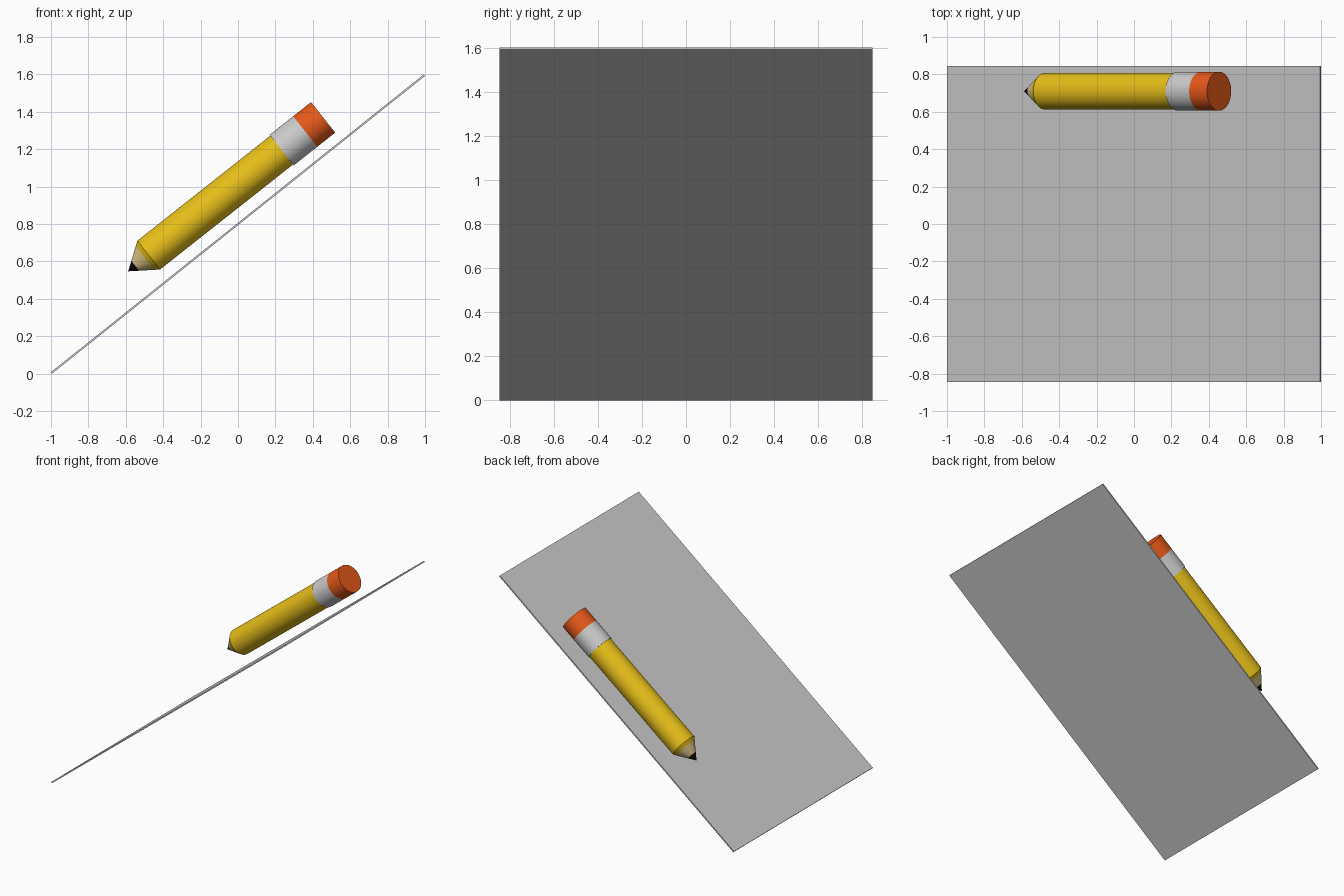
import bpy, bmesh, math
from mathutils import Vector, Matrix

if "Cube" in bpy.data.objects:
    bpy.data.objects.remove(bpy.data.objects["Cube"])

SIDES = 48
TILT = math.radians(38.3)
END = Vector((0.455, 0.71, 1.37))          # centre of the eraser's flat end
# local +z runs from the eraser end down to the lead tip
AXIS = Vector((-math.cos(TILT), 0, -math.sin(TILT)))
PLACE = Matrix.Translation(END) @ AXIS.to_track_quat('Z', 'Y').to_matrix().to_4x4()


def material(name, rgb):
    m = bpy.data.materials.new(name)
    m.diffuse_color = (*rgb, 1)
    m.use_nodes = True
    m.node_tree.nodes["Principled BSDF"].inputs["Base Color"].default_value = m.diffuse_color
    return m


def turned(name, profile, mat=None):
    """Closed solid of revolution from (distance, radius) pairs."""
    bm = bmesh.new()
    rings = []
    for z, r in profile:
        if r == 0:
            rings.append([bm.verts.new((0, 0, z))] * SIDES)
        else:
            rings.append([bm.verts.new((r * math.cos(a), r * math.sin(a), z))
                          for a in (2 * math.pi * i / SIDES for i in range(SIDES))])
    for lo, hi in zip(rings, rings[1:]):
        for i in range(SIDES):
            j = (i + 1) % SIDES
            bm.faces.new(list(dict.fromkeys((lo[i], lo[j], hi[j], hi[i]))))
    for ring in (rings[0], rings[-1]):
        if ring[0] is not ring[1]:
            bm.faces.new(ring)
    bmesh.ops.recalc_face_normals(bm, faces=bm.faces)
    me = bpy.data.meshes.new(name)
    bm.to_mesh(me)
    bm.free()
    ob = bpy.data.objects.new(name, me)
    bpy.context.collection.objects.link(ob)
    ob.matrix_world = PLACE
    if mat:
        me.materials.append(mat)
    bpy.ops.object.select_all(action='DESELECT')
    ob.select_set(True)
    bpy.context.view_layer.objects.active = ob
    bpy.ops.object.shade_smooth_by_angle(angle=math.radians(30))
    return ob


# sloping sheet
slope = math.atan2(1.592, 1.994)
bpy.ops.mesh.primitive_cube_add(size=1, location=(0, 0, 0.8), rotation=(0, -slope, 0))
sheet = bpy.context.object
sheet.name = "sheet"
sheet.scale = (2.552, 1.69, 0.01)

# pencil stations along its axis
BODY_R, CAP_R = 0.098, 0.104
E, F, B, TIP = 0.122, 0.282, 1.188, 1.328


def cone_r(z):
    return BODY_R * (TIP - z) / (TIP - B)


WOOD, LEAD = 1.213, 1.280

turned("eraser", [(0, CAP_R), (E, CAP_R)], material("eraser_orange", (0.8, 0.1, 0.01)))
turned("ferrule", [(E, CAP_R), (F, CAP_R)])
turned("pencil_body", [(F, BODY_R), (B, BODY_R), (WOOD, cone_r(WOOD))],
       material("pencil_yellow", (0.8, 0.52, 0.01)))
turned("sharpened_wood", [(WOOD, cone_r(WOOD)), (LEAD, cone_r(LEAD))],
       material("wood_beige", (0.8, 0.62, 0.27)))
turned("lead_tip", [(LEAD, cone_r(LEAD)), (TIP, 0)], material("lead_black", (0.005, 0.005, 0.005)))
